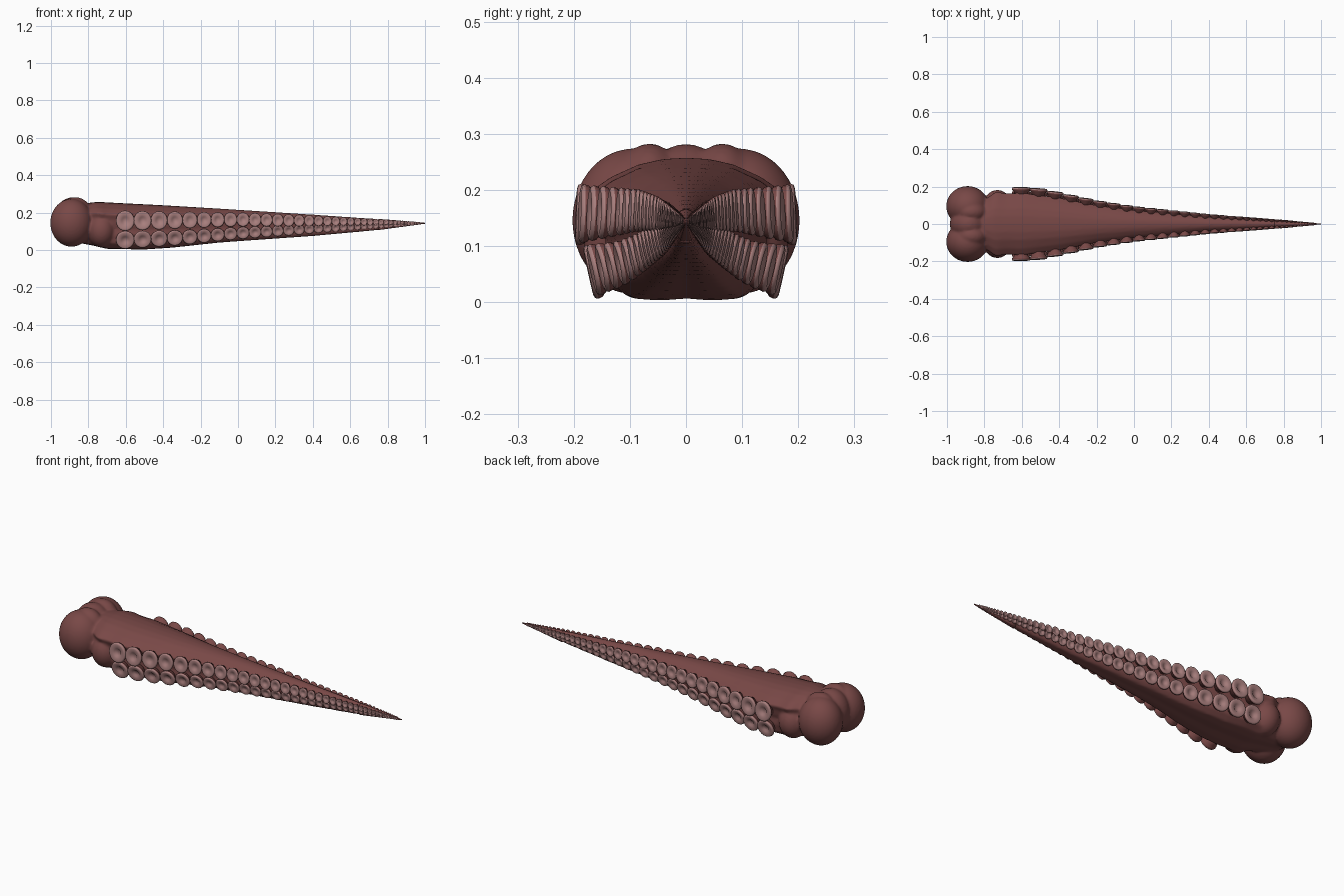
import bpy, bmesh, math
from mathutils import Matrix, Vector

if "Cube" in bpy.data.objects:
    bpy.data.objects.remove(bpy.data.objects["Cube"])


def material(name, rgb):
    m = bpy.data.materials.new(name)
    m.use_nodes = True
    m.diffuse_color = (*rgb, 1)
    bsdf = m.node_tree.nodes["Principled BSDF"]
    bsdf.inputs["Base Color"].default_value = (*rgb, 1)
    bsdf.inputs["Roughness"].default_value = 0.6
    return m


SKIN = material("dark red skin", (0.19, 0.065, 0.062))
PINK = material("pale pink sucker", (0.39, 0.21, 0.205))


def sample(table, x):
    """Linear interpolation in a list of (x, value) pairs."""
    for (a, va), (b, vb) in zip(table, table[1:]):
        if x <= b:
            t = max(0, (x - a) / (b - a))
            return va + (vb - va) * t
    return table[-1][1]


# Outline of the arm along its length
TOP = [(-0.92, 0.24), (-0.75, 0.258), (-0.6, 0.25), (-0.4, 0.24), (-0.1, 0.222),
       (0.4, 0.19), (0.8, 0.163), (1, 0.146)]
BOTTOM = [(-0.92, 0.05), (-0.78, 0.025), (-0.7, 0.006), (-0.5, 0.003), (-0.35, 0.013),
          (-0.1, 0.04), (0.4, 0.075), (0.75, 0.107), (1, 0.141)]
WIDTH = [(-0.92, 0.1), (-0.8, 0.13), (-0.74, 0.175), (-0.68, 0.165), (-0.6, 0.17),
         (-0.4, 0.142), (-0.2, 0.102), (0, 0.076), (0.4, 0.04), (0.8, 0.015), (1, 0.002)]
# Half cross-section: overhanging back, hollow sides, narrower belly
SECTION = [(0, 1), (0.25, 0.98), (0.5, 0.9), (0.78, 0.72), (1, 0.5), (0.93, 0.3), (0.88, 0),
           (0.84, -0.12), (0.86, -0.4), (0.8, -0.75), (0.6, -0.97), (0.3, -1), (0, -0.97)]


def loft(bm, start, end, steps):
    loop = SECTION + [(-y, z) for y, z in SECTION[-2:0:-1]]
    rings = []
    for i in range(steps + 1):
        x = start + (end - start) * i / steps
        top, low, w = (sample(t, x) for t in (TOP, BOTTOM, WIDTH))
        mid, half = (top + low) / 2, (top - low) / 2
        rings.append([bm.verts.new((x, y * w, mid + z * half)) for y, z in loop])
    n = len(loop)
    for a, b in zip(rings, rings[1:]):
        for j in range(n):
            bm.faces.new((a[j], a[(j + 1) % n], b[(j + 1) % n], b[j]))
    bm.faces.new(rings[0])
    bm.faces.new(rings[-1])


def ball(bm, center, radii):
    mat = Matrix.Translation(center) @ Matrix.Diagonal((*radii, 1))
    bmesh.ops.create_uvsphere(bm, u_segments=32, v_segments=20, radius=1, matrix=mat)


def finish(bm, name, mats):
    bmesh.ops.recalc_face_normals(bm, faces=bm.faces)
    for f in bm.faces:
        f.smooth = True
    me = bpy.data.meshes.new(name)
    bm.to_mesh(me)
    bm.free()
    ob = bpy.data.objects.new(name, me)
    for m in mats:
        me.materials.append(m)
    bpy.context.collection.objects.link(ob)
    return ob


# Arm body fused with the lobed root
bm = bmesh.new()
loft(bm, -0.92, 0.97, 90)
ball(bm, (-0.885, 0, 0.165), (0.1, 0.09, 0.117))
for s in (-1, 1):
    ball(bm, (-0.89, s * 0.095, 0.146), (0.114, 0.108, 0.128))
    ball(bm, (-0.87, s * 0.065, 0.2), (0.085, 0.06, 0.083))
    ball(bm, (-0.73, s * 0.1, 0.105), (0.075, 0.082, 0.09))
body = finish(bm, "arm_body", [SKIN])
remesh = body.modifiers.new("fuse", 'REMESH')
remesh.mode = 'VOXEL'
remesh.voxel_size = 0.007
remesh.use_smooth_shade = True
soften = body.modifiers.new("soften", 'SMOOTH')
soften.factor = 0.5
soften.iterations = 6

# Pointed tip
bm = bmesh.new()
loft(bm, 0.75, 1.0, 12)
finish(bm, "arm_tip", [SKIN])

# Suckers: revolved cups in two rows on each side
CUP = [(0.7, -1.0), (0.78, -0.45), (0.97, -0.3), (1.02, -0.12), (0.97, 0),
       (0.85, 0.04), (0.6, -0.03), (0.42, -0.06), (0.3, -0.2)]
RIM = 3
RADIUS = [(-0.6, 0.049), (-0.1, 0.036), (0.3, 0.029), (0.8, 0.013), (1, 0.003)]
REACH = [(-0.6, 0.2), (-0.5, 0.193), (-0.4, 0.172), (-0.2, 0.128), (0, 0.096),
         (0.4, 0.053), (0.8, 0.022), (1, 0.003)]
UPPER = [(-0.6, 0.157), (0, 0.164), (0.4, 0.157), (1, 0.145)]
LOWER = [(-0.6, 0.053), (-0.3, 0.066), (0, 0.09), (0.4, 0.113), (1, 0.142)]


def cup(bm, center, normal, r, tall):
    """Revolve the cup profile about the normal."""
    n = normal.normalized()
    along = (Vector((1, 0, 0)) - n * n.x).normalized()
    up = n.cross(along)
    rings, seg = [], 20
    for k, h in CUP:
        rings.append([bm.verts.new(center + n * h * r
                                   + along * (k * r * math.cos(a)) + up * (k * tall * math.sin(a)))
                      for a in (math.tau * i / seg for i in range(seg))])
    for i, (a, b) in enumerate(zip(rings, rings[1:])):
        for j in range(seg):
            f = bm.faces.new((a[j], a[(j + 1) % seg], b[(j + 1) % seg], b[j]))
            f.material_index = int(i >= RIM)
    bm.faces.new(rings[-1]).material_index = 1
    bm.faces.new(rings[0])


for side, s in (("left", 1), ("right", -1)):
    # the model faces -y, so the far flank is +y
    flank = "back" if s > 0 else "front"
    for row, heights, inset, tilt in (("upper", UPPER, 0.98, 0.04), ("lower", LOWER, 0.87, -0.22)):
        bm = bmesh.new()
        x = -0.603
        while x < 0.975:
            r = sample(RADIUS, x)
            # the cups lean with the taper of the arm
            lean = (sample(REACH, x - 0.05) - sample(REACH, x + 0.05)) * 5
            center = Vector((x, s * (sample(REACH, x) * inset - 0.04 * r), sample(heights, x)))
            tall = r * (1.1 if row == "upper" else 0.98)
            cup(bm, center, Vector((lean, s, tilt)), r, tall)
            x += 1.9 * r
        finish(bm, f"{row}_suckers_{flank}", [SKIN, PINK])
